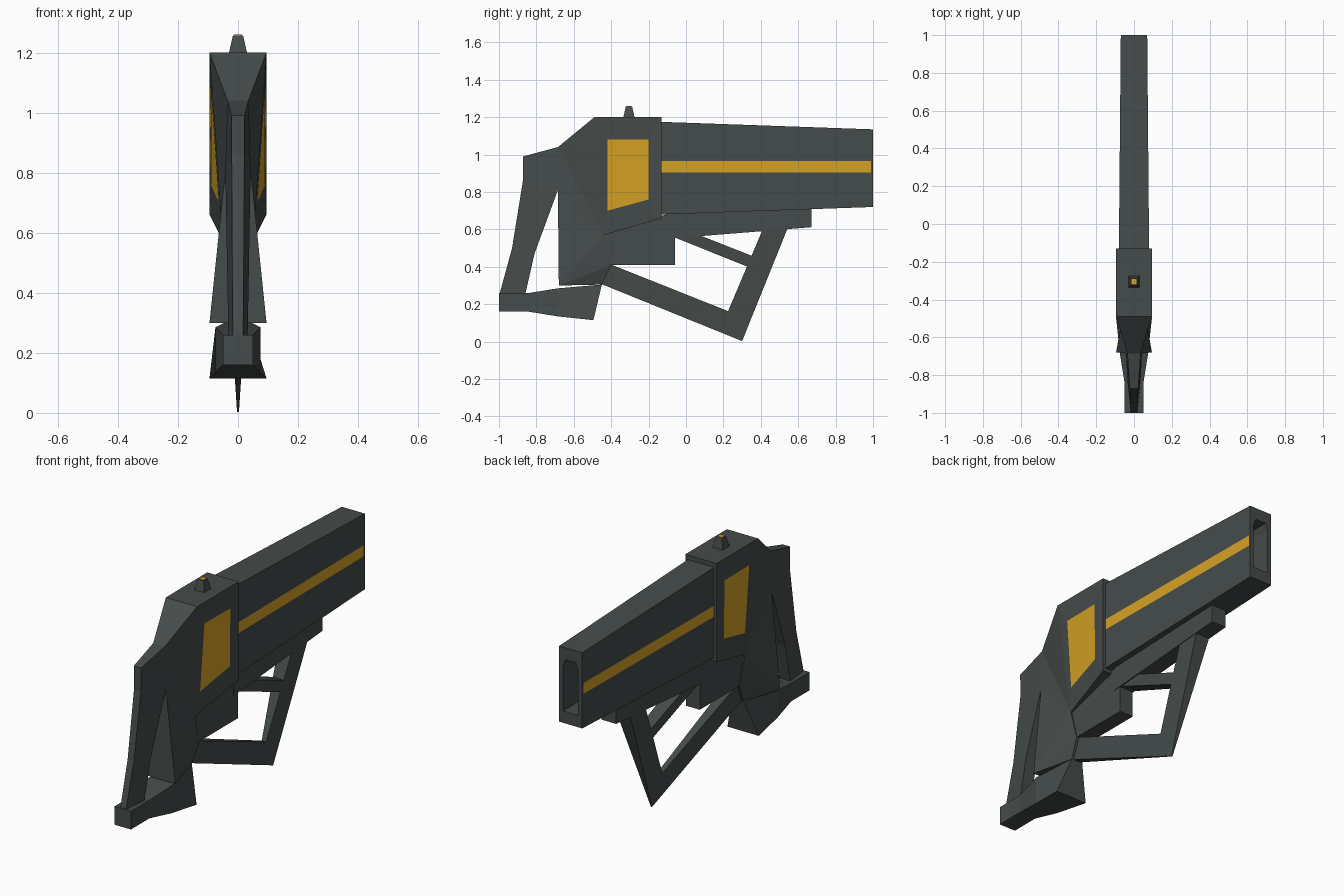
import bpy, bmesh

if "Cube" in bpy.data.objects:
    bpy.data.objects.remove(bpy.data.objects["Cube"])


def material(name, rgb):
    m = bpy.data.materials.new(name)
    m.diffuse_color = (*rgb, 1)
    m.use_nodes = True
    m.node_tree.nodes["Principled BSDF"].inputs["Base Color"].default_value = m.diffuse_color
    return m


GREY = material("dark_grey", (0.060, 0.071, 0.070))
GOLD = material("gold", (0.66, 0.36, 0.018))


def finish(name, bm, recalc=True):
    if recalc:
        bmesh.ops.recalc_face_normals(bm, faces=bm.faces)
    me = bpy.data.meshes.new(name)
    bm.to_mesh(me)
    bm.free()
    me.materials.append(GREY)
    me.materials.append(GOLD)
    ob = bpy.data.objects.new(name, me)
    bpy.context.collection.objects.link(ob)
    return ob


def loft(name, rings, gold_rule=None):
    """Skin closed rings of equal size and cap both ends."""
    bm = bmesh.new()
    vs = [[bm.verts.new(p) for p in r] for r in rings]
    n = len(vs[0])
    for i in range(len(vs) - 1):
        for j in range(n):
            k = (j + 1) % n
            f = bm.faces.new((vs[i][j], vs[i][k], vs[i + 1][k], vs[i + 1][j]))
            if gold_rule and gold_rule(i, j):
                f.material_index = 1
    bm.faces.new(vs[0])
    bm.faces.new(vs[-1])
    return finish(name, bm)


def prism(name, profile, half):
    """Side profile of (y, z) points; half gives the half width at height z."""
    return loft(name, [[(s * half(z), y, z) for y, z in profile] for s in (-1, 1)])


def symmetric_ring(y, half_points):
    """Ring across x from its right-hand (x, z) points, bottom to top."""
    return ([(x, y, z) for x, z in half_points]
            + [(-x, y, z) for x, z in reversed(half_points)])


# Barrel: tapered box with side stripes and a hollow muzzle
def barrel_ring(y):
    t = (y + 0.13) / 1.13
    w = 0.08 - 0.01 * t
    return symmetric_ring(y, [(w, 0.68 + 0.04 * t), (w, 0.905),
                              (w, 0.965), (w, 1.175 - 0.04 * t)])


def bore_ring(y):
    return symmetric_ring(y, [(0.046, 0.785), (0.046, 0.90), (0.046, 1.03), (0.032, 1.07)])


loft("barrel", [barrel_ring(-0.14), barrel_ring(0.99), barrel_ring(1.0),
                bore_ring(1.0), bore_ring(0.7)],
     lambda i, j: i == 0 and j in (1, 5))

# Receiver and grip: faceted side with inset panel, mirrored and bridged
P = {
    "A": (0.095, -0.49, 1.20), "B": (0.095, -0.13, 1.20),
    "C": (0.095, -0.13, 0.66), "D": (0.05, -0.44, 0.57),
    "T": (0.035, -0.685, 1.04), "R": (0.042, -0.685, 0.81),
    "G": (0.095, -0.68, 0.30), "H": (0.035, -0.45, 0.305),
    "I": (0.045, -0.40, 0.41),
    "a": (0.090, -0.42, 1.08), "b": (0.094, -0.20, 1.08),
    "c": (0.090, -0.20, 0.76), "d": (0.064, -0.42, 0.70),
}
bm = bmesh.new()
sides = []
for s in (1, -1):
    v = {k: bm.verts.new((s * x, y, z)) for k, (x, y, z) in P.items()}
    sides.append(v)
    for word in ("ABba", "BCcb", "CDdc", "DAad", "TAD", "TDR", "RDG", "GDI", "GIH"):
        bm.faces.new([v[k] for k in word])
    bm.faces.new([v[k] for k in "abcd"]).material_index = 1
outline = "TABCDIHGR"
for p, q in zip(outline, outline[1:] + outline[0]):
    r, l = sides
    bm.faces.new((r[p], r[q], l[q], l[p]))
finish("receiver_and_grip", bm)

# Rear strut of the stock
strut = [((-0.872, 0.99, 0.022), (-0.685, 1.04, 0.035)),
         ((-0.872, 0.86, 0.021), (-0.685, 0.81, 0.042)),
         ((-0.93, 0.50, 0.019), (-0.81, 0.47, 0.036)),
         ((-0.998, 0.25, 0.017), (-0.86, 0.25, 0.032))]
loft("stock_strut", [[(a[2], a[0], a[1]), (b[2], b[0], b[1]),
                      (-b[2], b[0], b[1]), (-a[2], a[0], a[1])] for a, b in strut])

# Foot: bottom (half, y, z) and top (half, y, z) at each station
foot = [((0.05, -1.0, 0.16), (0.05, -1.0, 0.26)),
        ((0.05, -0.84, 0.16), (0.05, -0.84, 0.26)),
        ((0.074, -0.685, 0.135), (0.075, -0.685, 0.285)),
        ((0.095, -0.495, 0.115), (0.035, -0.45, 0.305))]
loft("stock_foot", [[b, t, (-t[0], t[1], t[2]), (-b[0], b[1], b[2])] for b, t in foot])

# Block and rail under the barrel
prism("lower_block", [(-0.44, 0.41), (-0.06, 0.41), (-0.06, 0.69), (-0.44, 0.60)],
      lambda z: 0.042)
prism("under_rail", [(-0.10, 0.55), (0.40, 0.59), (0.67, 0.612), (0.67, 0.73), (-0.10, 0.70)],
      lambda z: 0.045)


# Guard frame: bars thinning toward the bottom
def guard_half(z):
    return 0.003 + 0.065 * z


prism("guard_lower_bar", [(-0.45, 0.307), (0.30, 0.003), (0.225, 0.163), (-0.40, 0.412)],
      guard_half)
prism("guard_front_bar", [(0.30, 0.003), (0.545, 0.61), (0.41, 0.60), (0.225, 0.163)],
      guard_half)
prism("guard_cross_bar", [(-0.06, 0.557), (0.335, 0.398), (0.362, 0.455), (0.07, 0.57)],
      guard_half)

# Sight with a gold tip
def square(h, z):
    return [(sx * h, -0.305 + sy * h, z) for sx, sy in ((-1, -1), (1, -1), (1, 1), (-1, 1))]


loft("sight_post", [square(0.031, 1.195), square(0.017, 1.257)])
loft("sight_tip", [square(0.014, 1.255), square(0.014, 1.26)], lambda i, j: True)
for f in bpy.data.objects["sight_tip"].data.polygons:
    f.material_index = 1
